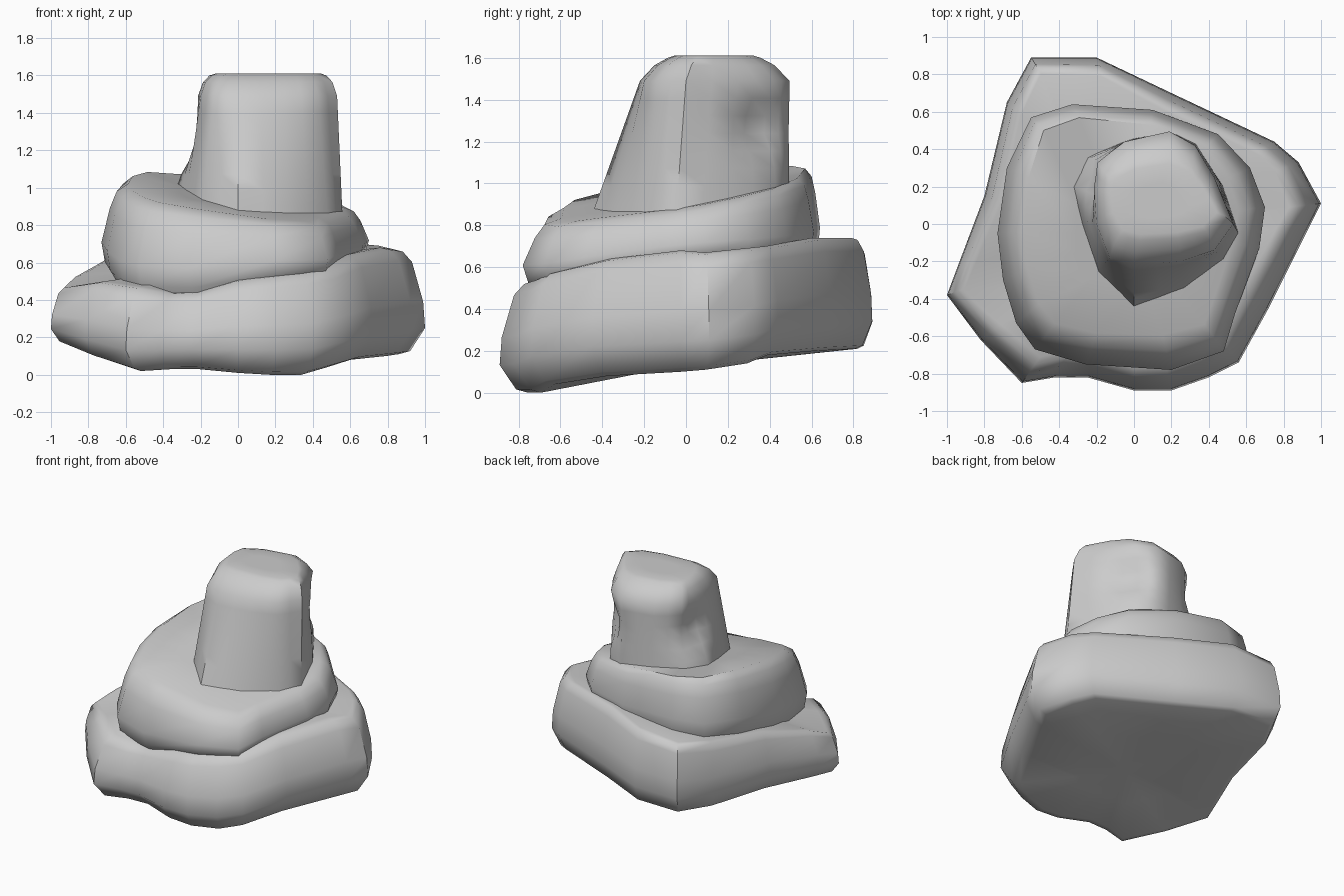
import bpy, bmesh, math
from mathutils import Vector

if "Cube" in bpy.data.objects:
    bpy.data.objects.remove(bpy.data.objects["Cube"])


def skin(name, rings, angle):
    """Join closed rings into a solid, closing both ends with a fan."""
    def cap_ring(ring):
        c = sum(ring, Vector()) / len(ring)
        return [c.lerp(p, 0.5) for p in ring], c

    low, low_c = cap_ring(rings[0])
    high, high_c = cap_ring(rings[-1])
    rings = [low] + rings + [high]
    bm = bmesh.new()
    loops = [[bm.verts.new(p) for p in ring] for ring in rings]
    n = len(loops[0])
    for a, b in zip(loops, loops[1:]):
        for i in range(n):
            j = (i + 1) % n
            bm.faces.new((a[i], a[j], b[j], b[i]))
    for loop, centre in ((loops[0], low_c), (loops[-1], high_c)):
        v = bm.verts.new(centre)
        for i in range(n):
            bm.faces.new((loop[i], loop[(i + 1) % n], v))
    bmesh.ops.recalc_face_normals(bm, faces=bm.faces)
    mesh = bpy.data.meshes.new(name)
    bm.to_mesh(mesh)
    bm.free()
    obj = bpy.data.objects.new(name, mesh)
    bpy.context.collection.objects.link(obj)
    bpy.ops.object.select_all(action='DESELECT')
    obj.select_set(True)
    bpy.context.view_layer.objects.active = obj
    bpy.ops.object.shade_smooth_by_angle(angle=math.radians(angle))
    return obj


def slab(name, columns, profile):
    """columns: x, y, bottom z, top z, inset strength; profile: height, inset."""
    rings = []
    for t, inset in profile:
        ring = []
        for x, y, z0, z1, k in columns:
            d = Vector((x, y)).normalized() * inset * k
            ring.append(Vector((x - d.x, y - d.y, z0 + (z1 - z0) * t)))
        rings.append(ring)
    return skin(name, rings, 50)


# Wide base boulder
base = [
    (-1.0, -.38, .17, .47, .6), (-.82, -.62, .09, .50, .8), (-.60, -.85, .02, .47, 1),
    (-.42, -.82, .03, .44, 1), (-.25, -.82, .03, .45, 1), (0, -.89, .01, .51, 1),
    (.20, -.89, 0, .53, 1), (.40, -.82, 0, .55, 1), (.56, -.74, .04, .58, 1),
    (.72, -.45, .08, .64, 1), (.93, -.03, .10, .68, 1), (1.0, .11, .11, .67, 1),
    (.88, .33, .14, .69, .8), (.75, .44, .18, .70, .7), (.20, .70, .20, .74, .6),
    (-.20, .89, .21, .74, .6), (-.55, .89, .21, .72, .6), (-.68, .65, .20, .68, .6),
    (-.80, .15, .18, .61, .6), (-.94, -.22, .17, .53, .6)]
slab("base_rock", base, [(0, .14), (.03, .08), (.25, 0), (.5, .01), (.88, .07), (.98, .12), (1, .17)])

# Middle slab with a tilted top
middle = [
    (-.73, -.05, .50, .9), (-.70, -.30, .45, .9), (-.63, -.53, .38, 1), (-.53, -.67, .36, 1.1),
    (-.26, -.75, .36, 1.1), (.20, -.78, .46, 1.2), (.48, -.68, .48, 1.1), (.54, -.48, .52, .9),
    (.67, -.13, .58, .9), (.70, .09, .60, .9), (.62, .30, .60, .8), (.45, .48, .60, .6),
    (.10, .61, .60, .5), (-.33, .64, .60, .5), (-.55, .57, .58, .6), (-.68, .30, .55, .8)]
middle = [(x, y, z, .955 - .1 * x + .13 * y, k) for x, y, z, k in middle]
slab("middle_rock", middle, [(0, .1), (.2, .02), (.4, 0), (.75, .05), (.92, .09), (1, .16)])

# Tapering top rock: foot x, y and shoulder x, y
peak = [
    (-.37, .20, -.22, .20), (-.27, .37, -.20, .33), (0, .46, -.05, .44), (.20, .49, .19, .495),
    (.33, .43, .33, .42), (.48, .20, .43, .25), (.56, -.05, .53, 0), (.48, -.19, .43, -.14),
    (.27, -.35, .25, -.20), (0, -.46, 0, -.22), (-.20, -.27, -.13, -.18), (-.30, 0, -.20, 0)]
dents = [(Vector((-.31, .25, 1.28)), .14, Vector((.10, -.06, 0))),
         (Vector((.38, .39, 1.27)), .12, Vector((-.07, -.07, 0)))]
cols = []
for a, b in zip(peak, peak[1:] + peak[:1]):
    cols += [a, tuple((p + q) / 2 for p, q in zip(a, b))]
rings = []
for step in range(9):
    t = step / 8
    ring = []
    for x0, y0, x1, y1 in cols:
        p = Vector((x0 + (x1 - x0) * t, y0 + (y1 - y0) * t, .82 + .67 * t))
        push = Vector()
        for centre, radius, move in dents:
            push += move * math.exp(-((p - centre).length / radius) ** 2)
        ring.append(p + push)
    rings.append(ring)
shoulder = rings[-1]
for z, sx, sy in ((1.565, .93, .80), (1.60, .84, .62), (1.61, .76, .53)):
    rings.append([Vector((.17 + (p.x - .17) * sx, .13 + (p.y - .13) * sy, z)) for p in shoulder])
skin("top_rock", rings, 50)
